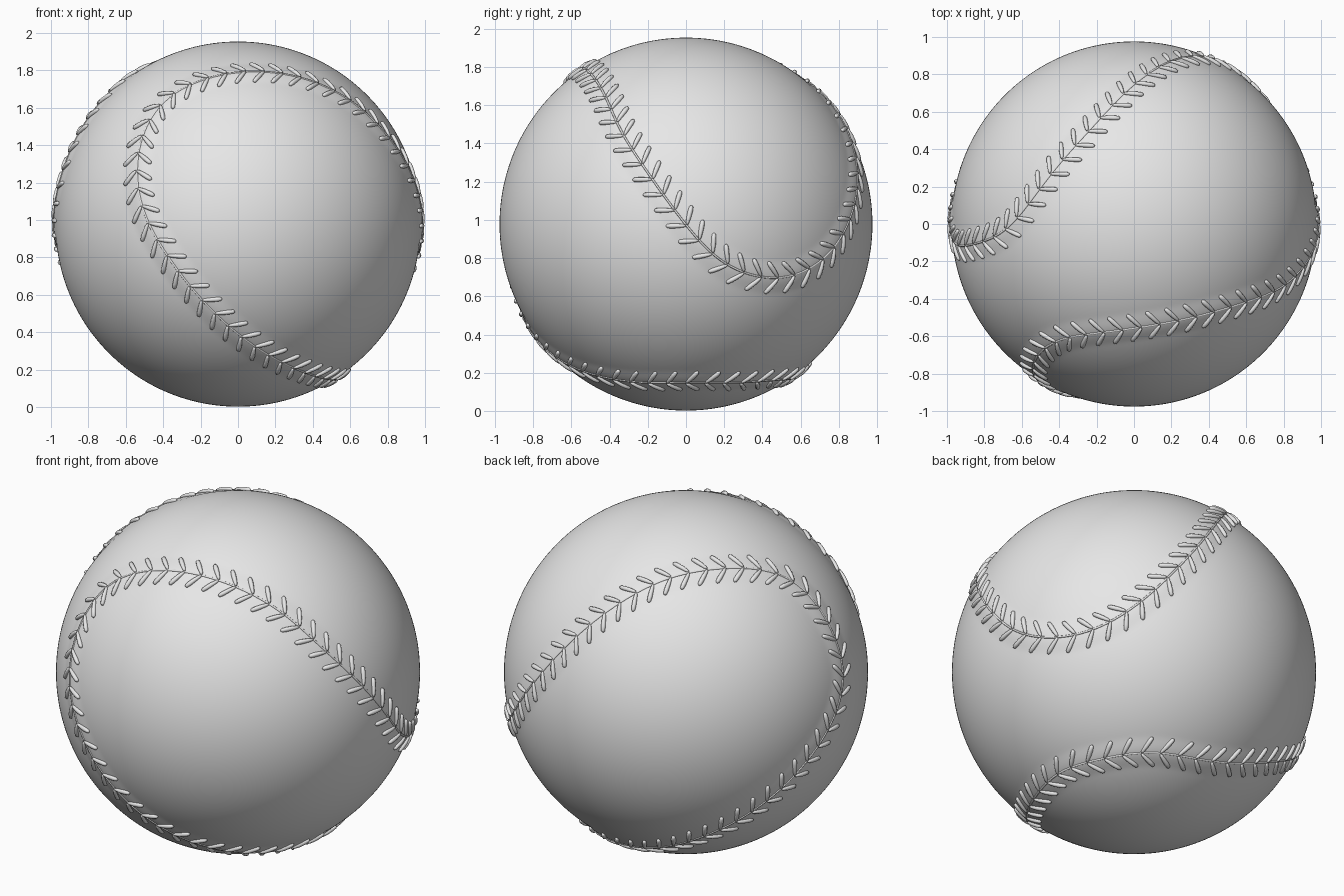
import bpy, bmesh, math
from mathutils import Vector, kdtree

if "Cube" in bpy.data.objects:
    bpy.data.objects.remove(bpy.data.objects["Cube"])

R = 0.976                      # ball radius
C = Vector((0, 0, 0.978))      # ball centre
PAIRS = 108                    # stitch pairs along the seam
STEP = 8                       # seam samples per stitch pair

# Guide points of the closed seam, relative to the ball centre
GUIDE = [
    (.037, -.545, .809), (-.203, -.577, .76), (-.39, -.60, .664), (-.497, -.673, .503),
    (-.54, -.749, .316), (-.508, -.83, .074), (-.364, -.887, -.183), (-.176, -.864, -.419),
    (.037, -.76, -.612), (.29, -.54, -.758), (.43, -.32, -.80), (.538, .018, -.814),
    (.45, .28, -.82), (.27, .49, -.80), (-.10, .58, -.77), (-.493, .573, -.618),
    (-.78, .42, -.41), (-.93, .218, -.195), (-.975, 0, .026), (-.946, -.116, .209),
    (-.85, -.107, .468), (-.69, -.053, .688), (-.556, .107, .795), (-.396, .32, .832),
    (-.22, .51, .80), (0, .74, .636), (.27, .885, .31), (.47, .854, .034),
    (.63, .723, -.176), (.763, .54, -.28), (.865, .358, -.275), (.94, .175, -.197),
    (.975, .018, -.029), (.937, -.164, .217), (.767, -.347, .494), (.626, -.40, .632),
    (.385, -.475, .761)]


def resample(pts, count):
    """Evenly spaced points along a closed loop, on the unit sphere."""
    n = len(pts)
    cum = [0.0]
    for i in range(n):
        cum.append(cum[-1] + (pts[(i + 1) % n] - pts[i]).length)
    out, j = [], 0
    for k in range(count):
        s = cum[-1] * k / count
        while cum[j + 1] < s:
            j += 1
        f = (s - cum[j]) / (cum[j + 1] - cum[j])
        out.append(pts[j].lerp(pts[(j + 1) % n], f).normalized())
    return out


def seam_loop():
    g = [Vector(p).normalized() for p in GUIDE]
    n, dense = len(g), []
    for i in range(n):
        a, b, c, d = (g[(i + k) % n] for k in (-1, 0, 1, 2))
        for s in range(12):
            t = s / 12
            dense.append((0.5 * (2 * b + (c - a) * t + (2 * a - 5 * b + 4 * c - d) * t * t
                                 + (3 * b - a - 3 * c + d) * t ** 3)).normalized())
    pts = resample(dense, PAIRS * STEP)
    m = len(pts)
    for _ in range(150):       # gentle fairing
        pts = [(pts[i - 1] + 2 * pts[i] + pts[(i + 1) % m]).normalized() for i in range(m)]
    return resample(pts, m)


def tube(bm, path, radii, sides, closed=False):
    """Tube along a path that lies on the ball."""
    n, rings = len(path), []
    for i, p in enumerate(path):
        a = path[i - 1] if (closed or i) else p
        b = path[(i + 1) % n] if (closed or i < n - 1) else p
        up = p.normalized()
        side = (b - a).cross(up).normalized()
        rings.append([bm.verts.new(C + p + radii[i] * (math.cos(w) * side + math.sin(w) * up))
                      for w in (2 * math.pi * k / sides for k in range(sides))])
    for i in range(n if closed else n - 1):
        r, q = rings[i], rings[(i + 1) % n]
        for k in range(sides):
            bm.faces.new((r[k], r[(k + 1) % sides], q[(k + 1) % sides], q[k]))
    if not closed:
        bm.faces.new(rings[0])
        bm.faces.new(rings[-1])


def finish(bm, name, mat):
    bmesh.ops.recalc_face_normals(bm, faces=bm.faces[:])
    for f in bm.faces:
        f.smooth = True
    me = bpy.data.meshes.new(name)
    bm.to_mesh(me)
    bm.free()
    me.materials.append(mat)
    ob = bpy.data.objects.new(name, me)
    bpy.context.collection.objects.link(ob)
    return ob


leather = bpy.data.materials.new("pale_grey")
leather.diffuse_color = (0.8, 0.8, 0.8, 1)
leather.use_nodes = True
leather.node_tree.nodes["Principled BSDF"].inputs["Base Color"].default_value = leather.diffuse_color

seam = seam_loop()
N = len(seam)
tree = kdtree.KDTree(N)
for i, p in enumerate(seam):
    tree.insert(p, i)
tree.balance()


def lift(u):
    """Height of the soft leather welt next to the seam."""
    d = tree.find(u)[2]
    return 0.009 * max(0.0, 1 - (d / 0.1) ** 2) ** 2


# Leather ball with a slightly raised welt
bm = bmesh.new()
bmesh.ops.create_icosphere(bm, subdivisions=7, radius=1)
for v in bm.verts:
    u = v.co.normalized()
    v.co = C + u * (R + lift(u))
finish(bm, "ball", leather)

# Thin seam line
bm = bmesh.new()
tube(bm, [p * (R + 0.008) for p in seam], [0.006] * N, 6, closed=True)
finish(bm, "seam", leather)

# V-shaped stitches on both sides of the seam
bm = bmesh.new()
for k in range(PAIRS):
    i = k * STEP
    p = seam[i]
    t = (seam[(i + 1) % N] - seam[i - 1]).normalized()
    s = p.cross(t)
    for sign in (-1, 1):
        path = []
        for f in (0, 0.12, 0.4, 0.7, 0.93, 1):
            u = (p + t * 0.064 * f + sign * s * (0.004 + 0.084 * f)).normalized()
            path.append(u * (R + lift(u) + 0.004))
        tube(bm, path, [0.005, 0.009, 0.012, 0.013, 0.011, 0.005], 8)
finish(bm, "stitches", leather)
